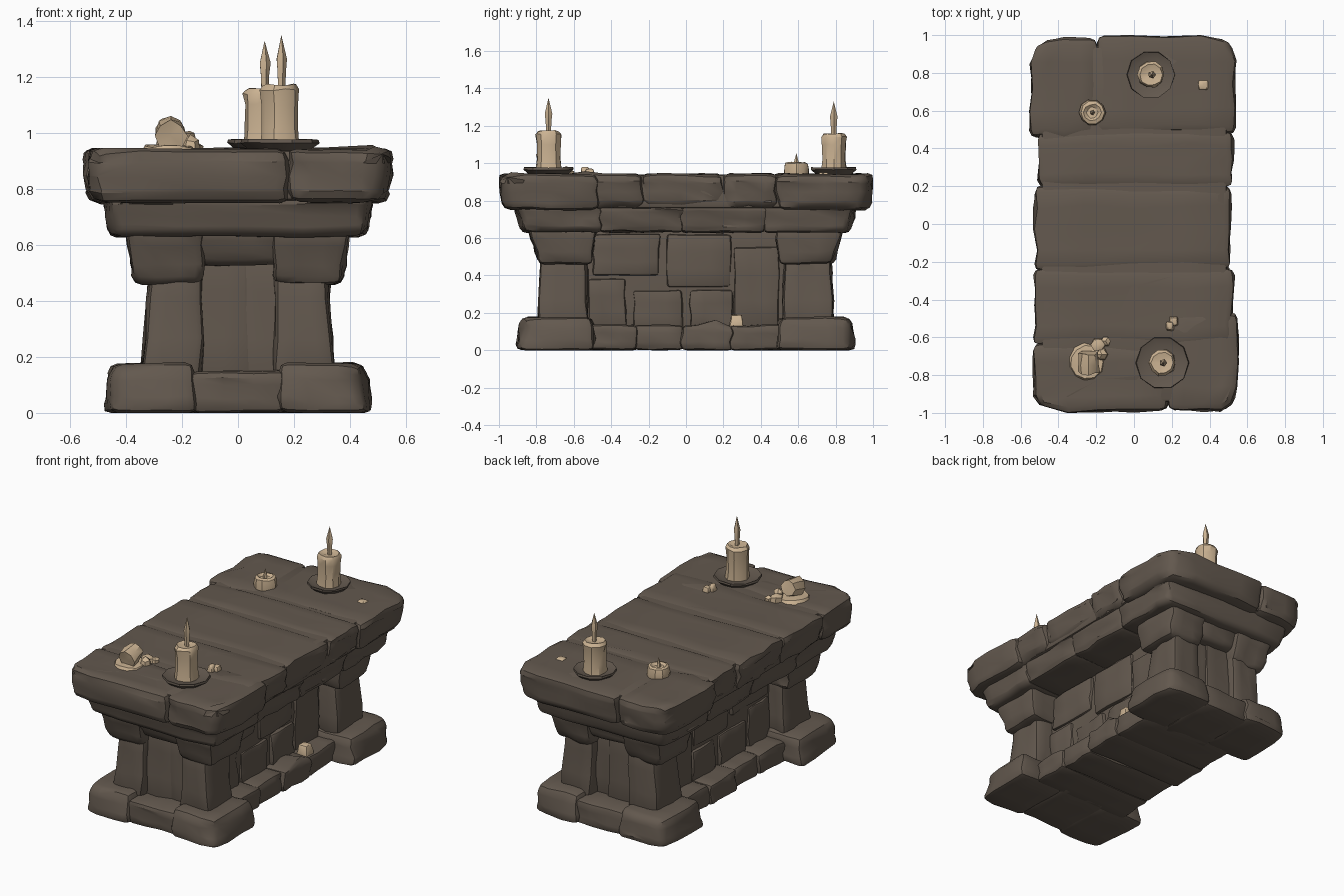
import bpy, bmesh, math, random
from mathutils import Vector, Matrix

if "Cube" in bpy.data.objects:
    bpy.data.objects.remove(bpy.data.objects["Cube"])

random.seed(7)


def material(name, rgb):
    m = bpy.data.materials.new(name)
    m.diffuse_color = (*rgb, 1)
    m.use_nodes = True
    m.node_tree.nodes["Principled BSDF"].inputs["Base Color"].default_value = m.diffuse_color
    return m


STONE = material("dark brown stone", (0.125, 0.099, 0.077))
WAX = material("tan wax", (0.60, 0.45, 0.29))


def finish(bm, name, mat, angle=35):
    bmesh.ops.recalc_face_normals(bm, faces=bm.faces)
    me = bpy.data.meshes.new(name)
    bm.to_mesh(me)
    bm.free()
    me.materials.append(mat)
    ob = bpy.data.objects.new(name, me)
    bpy.context.collection.objects.link(ob)
    bpy.context.view_layer.objects.active = ob
    ob.select_set(True)
    bpy.ops.object.shade_smooth_by_angle(angle=math.radians(angle))
    ob.select_set(False)
    return ob


def stone(name, bottom, z0, z1, top=None, bevel=0.025, jitter=0.01, cuts=2, mat=STONE, corner=0.0):
    """Rough block: rectangles are (x0, x1, y0, y1) at the bottom and the top.
    Corner pulls in the upright edges that stand at the model's outer corners."""
    top = top or bottom
    bm = bmesh.new()
    bmesh.ops.create_cube(bm, size=1)
    bmesh.ops.subdivide_edges(bm, edges=bm.edges[:], cuts=cuts, use_grid_fill=True)
    for v in bm.verts:
        u, w, t = v.co + Vector((0.5, 0.5, 0.5))
        r = [a + (b - a) * t for a, b in zip(bottom, top)]
        p = Vector((r[0] + (r[1] - r[0]) * u, r[2] + (r[3] - r[2]) * w, z0 + (z1 - z0) * t))
        edge_u, edge_w = min(u, 1 - u) < 0.01, min(w, 1 - w) < 0.01
        if corner and edge_u and edge_w and abs(p.x) > 0.4 and abs(p.y) > 0.8:
            p.x -= math.copysign(corner, p.x)
            p.y -= math.copysign(corner, p.y)
            p.z -= corner * 0.4 * (t > 0.99)
        v.co = p + Vector((random.uniform(-1, 1), random.uniform(-1, 1),
                           random.uniform(-0.5, 0.5))) * jitter
    bm.normal_update()
    sharp = [e for e in bm.edges if e.calc_face_angle(0) > math.radians(50)]
    bmesh.ops.bevel(bm, geom=sharp, offset=bevel, segments=2, profile=0.5,
                    affect='EDGES', clamp_overlap=True)
    for v in bm.verts:
        v.co.z = max(v.co.z, 0)
        v.co.y = max(-1, min(1, v.co.y))
    return finish(bm, name, mat)


def mirrored(rect, sx, sy):
    x = sorted((rect[0] * sx, rect[1] * sx))
    y = sorted((rect[2] * sy, rect[3] * sy))
    return (*x, *y)


def lathe(name, profile, at, sides=10, mat=WAX, jitter=0.0, tilt=None):
    """Revolve (radius, height) points about z, placed at a point."""
    bm = bmesh.new()
    rings = []
    for r, z in profile:
        if r == 0:
            rings.append([bm.verts.new((0, 0, z))])
            continue
        ring = []
        for i in range(sides):
            a = 2 * math.pi * i / sides
            rr = r + random.uniform(-1, 1) * jitter
            ring.append(bm.verts.new((rr * math.cos(a), rr * math.sin(a),
                                      z + random.uniform(-1, 1) * jitter)))
        rings.append(ring)
    for a, b in zip(rings, rings[1:]):
        for i in range(sides):
            quad = [a[i % len(a)], a[(i + 1) % len(a)], b[(i + 1) % len(b)], b[i % len(b)]]
            bm.faces.new(list(dict.fromkeys(quad)))
    if tilt:
        bm.transform(tilt)
    bm.transform(Matrix.Translation(at))
    return finish(bm, name, mat)


# Corner feet, piers and capitals
for sx in (-1, 1):
    for sy in (-1, 1):
        stone("corner_foot", mirrored((0.14, 0.48, 0.48, 0.905), sx, sy), 0, 0.178,
              mirrored((0.15, 0.455, 0.50, 0.88), sx, sy), bevel=0.035, corner=0.02)
        stone("pier", mirrored((0.13, 0.345, 0.52, 0.79), sx, sy), 0.12, 0.56,
              mirrored((0.13, 0.31, 0.53, 0.77), sx, sy), bevel=0.025)
        stone("capital", mirrored((0.12, 0.37, 0.50, 0.785), sx, sy), 0.46, 0.66,
              mirrored((0.12, 0.40, 0.48, 0.845), sx, sy), bevel=0.03)

# End plinths, lintels and recessed end panels
for sy in (-1, 1):
    stone("end_plinth", mirrored((-0.17, 0.17, 0.45, 0.875), 1, sy), 0, 0.15)
    stone("end_lintel", mirrored((-0.16, 0.16, 0.5, 0.775), 1, sy), 0.53, 0.66,
          mirrored((-0.16, 0.16, 0.5, 0.825), 1, sy))
    stone("end_panel_left", mirrored((-0.2, 0.04, 0.4, 0.73), 1, sy), 0.1, 0.6, bevel=0.01)
    stone("end_panel_right", mirrored((0.0, 0.2, 0.4, 0.72), 1, sy), 0.1, 0.6, bevel=0.01)

# Side plinth courses and the wall above them
ys = (-0.52, -0.27, -0.02, 0.24, 0.52)
for i, (a, b) in enumerate(zip(ys, ys[1:])):
    w = (0.345, 0.33, 0.35, 0.335)[i]
    stone("plinth_block", (-w, w, a - 0.008, b + 0.008), 0, 0.135)
stone("wall_core", (-0.21, 0.21, -0.6, 0.6), 0.1, 0.68, bevel=0.01, jitter=0.008, cuts=4)

# Slightly proud wall stones on both sides
for y0, y1, z0, z1 in ((-0.52, -0.32, 0.12, 0.38), (-0.5, -0.14, 0.4, 0.62), (-0.28, -0.02, 0.12, 0.32),
                       (-0.1, 0.24, 0.34, 0.62), (0.02, 0.25, 0.12, 0.32), (0.26, 0.5, 0.12, 0.55)):
    for sx in (-1, 1):
        stone("wall_stone", mirrored((0.12, 0.227, y0, y1), sx, 1), z0, z1, bevel=0.014, jitter=0.009)

# Cornice under the slab
ys = (-0.91, -0.46, -0.02, 0.42, 0.91)
for i, (a, b) in enumerate(zip(ys, ys[1:])):
    lo = a + 0.035 if i == 0 else a - 0.01
    hi = b - 0.035 if i == 3 else b + 0.01
    stone("cornice_block", (-0.455, 0.455, lo, hi), 0.63, 0.78,
          (-0.48, 0.48, a - 0.01, b + 0.01), bevel=0.028, cuts=3, corner=0.015)

# Table slab: rows of worn blocks, end rows split in two
stone("slab_core", (-0.49, 0.49, -0.94, 0.94), 0.76, 0.938, bevel=0.015, jitter=0.004, cuts=4)
rows = ((-0.64, -0.23, -0.535, 0.53), (-0.24, 0.20, -0.53, 0.515), (0.19, 0.49, -0.515, 0.53))
for a, b, l, r in rows:
    stone("slab_block", (l + 0.03, r - 0.03, a, b), 0.755, 0.942,
          (l, r, a, b), bevel=0.045, jitter=0.012, cuts=3)
for l, r, a, b in ((-0.54, 0.185, -1, -0.63), (0.175, 0.555, -0.995, -0.47),
                   (-0.555, -0.19, 0.46, 0.985), (-0.2, 0.54, 0.48, 1)):
    e = 0.02
    stone("slab_end_block", (l + e * (l < -0.4), r - e * (r > 0.4),
                             a + e * (a < -0.9), b - e * (b > 0.9)),
          0.75, 0.943, (l, r, a, b), bevel=0.05, jitter=0.012, cuts=3, corner=0.03)

# Two lit candles on saucers
for x, y, s, top, tip in ((0.15, -0.735, 1.0, 1.165, 1.35), (0.09, 0.79, 0.91, 1.15, 1.33)):
    lathe("saucer", [(0, 0.935), (0.10 * s, 0.935), (0.14 * s, 0.965), (0.138 * s, 0.977),
                     (0.10 * s, 0.963), (0, 0.963)], (x, y, 0), 10, STONE, 0.002)
    lathe("candle", [(0, 0.955), (0.071, 0.955), (0.064, 1.02), (0.066, 1.10),
                     (0.071, top - 0.01), (0.058, top + 0.008), (0.03, top), (0, top)],
          (x, y, 0), 10, WAX, 0.004)
    lathe("flame", [(0, top - 0.02), (0.013, top - 0.02), (0.017, top + 0.06),
                    (0.021, top + 0.10), (0, tip)], (x + 0.005, y, 0), 5, WAX, 0.001)

# Burnt-down stub
lathe("stub_candle", [(0, 0.935), (0.068, 0.935), (0.07, 0.965), (0.062, 1.0),
                      (0.045, 1.005), (0.03, 0.993), (0, 0.993)], (-0.22, 0.59, 0), 10, WAX, 0.003)
lathe("stub_wick", [(0.014, 0.98), (0.012, 1.01), (0, 1.055)], (-0.22, 0.59, 0), 5)

# Broken candle lying in its wax puddle
lathe("wax_puddle", [(0, 0.935), (0.098, 0.935), (0.088, 0.953), (0, 0.96)],
      (-0.25, -0.73, 0), 11, WAX, 0.006)
lathe("broken_candle", [(0, -0.055), (0.05, -0.055), (0.055, 0.0), (0.056, 0.05), (0, 0.05)],
      (-0.24, -0.735, 1.003), 8, WAX, 0.006, Matrix.Rotation(math.radians(105), 4, 'X'))
for x, y, r, h in ((-0.19, -0.64, 0.04, 0.05), (-0.15, -0.62, 0.026, 0.035), (-0.17, -0.69, 0.034, 0.06)):
    lathe("wax_lump", [(0, 0), (r, 0), (r * 0.9, h * 0.6), (0, h)], (x, y, 0.935), 6, WAX, 0.004)

# Loose wax crumbs on the table and on the side plinth
for x, y, z, rx, ry, h in ((0.19, -0.54, 0.935, 0.02, 0.026, 0.045), (0.21, -0.515, 0.935, 0.024, 0.026, 0.035),
                           (0.365, 0.735, 0.935, 0.029, 0.029, 0.015), (0.285, 0.27, 0.125, 0.04, 0.038, 0.065)):
    stone("wax_crumb", (x - rx, x + rx, y - ry, y + ry), z, z + h,
          (x - rx * 0.7, x + rx * 0.7, y - ry * 0.7, y + ry * 0.7),
          bevel=0.008, jitter=0.003, cuts=1, mat=WAX)
